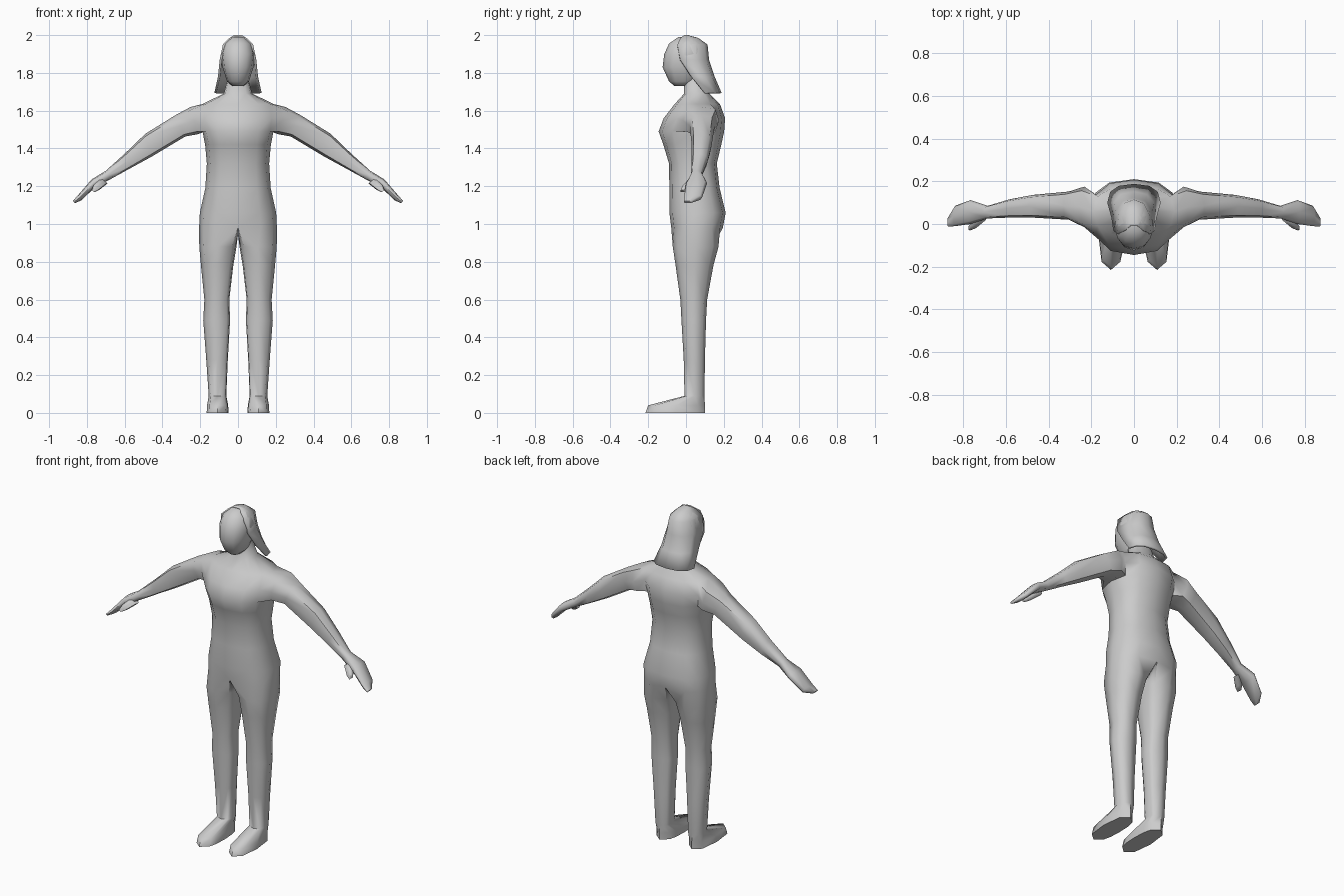
import bpy, bmesh, math
from mathutils import Vector

if "Cube" in bpy.data.objects:
    bpy.data.objects.remove(bpy.data.objects["Cube"])

grey = bpy.data.materials.new("plain_grey")
grey.diffuse_color = (0.6, 0.6, 0.6, 1)
grey.use_nodes = True
grey.node_tree.nodes["Principled BSDF"].inputs["Base Color"].default_value = grey.diffuse_color


def soft(v, p=0.8):
    return math.copysign(abs(v) ** p, v)


def oval(z, x0, x1, f, b, angles, p=0.8):
    """Points of a horizontal rounded section; angle 0 faces front, 90 faces +x."""
    cx, cy, rx, ry = (x0 + x1) / 2, (f + b) / 2, (x1 - x0) / 2, (b - f) / 2
    return [Vector((cx + rx * soft(math.sin(math.radians(a)), p),
                    cy - ry * soft(math.cos(math.radians(a)), p), z)) for a in angles]


def add(bm, pts):
    return [bm.verts.new(p) for p in pts]


def bridge(bm, a, b, closed=True, skip=()):
    n = len(a)
    for i in range(n if closed else n - 1):
        if i not in skip:
            j = (i + 1) % n
            bm.faces.new((a[i], a[j], b[j], b[i]))


def finish(bm, name, mirror=False, angle=60):
    bmesh.ops.recalc_face_normals(bm, faces=bm.faces)
    me = bpy.data.meshes.new(name)
    bm.to_mesh(me)
    bm.free()
    ob = bpy.data.objects.new(name, me)
    bpy.context.collection.objects.link(ob)
    me.materials.append(grey)
    if mirror:
        m = ob.modifiers.new("mirror", 'MIRROR')
        m.use_clip = True
        m.merge_threshold = 0.002
    bpy.ops.object.select_all(action='DESELECT')
    ob.select_set(True)
    bpy.context.view_layer.objects.active = ob
    bpy.ops.object.shade_smooth_by_angle(angle=math.radians(angle))
    return ob


bm = bmesh.new()

# torso half: z, front, back, half width
torso = [(0.98, -0.078, 0.195, 0.206), (1.06, -0.088, 0.21, 0.202), (1.19, -0.088, 0.178, 0.173),
         (1.32, -0.09, 0.163, 0.165), (1.42, -0.12, 0.187, 0.174), (1.49, -0.145, 0.202, 0.188),
         (1.56, -0.118, 0.207, 0.20), (1.635, -0.06, 0.18, 0.19), (1.69, -0.01, 0.125, 0.075),
         (1.78, -0.01, 0.095, 0.052)]
rows = [add(bm, oval(z, -w, w, f, b, range(0, 181, 30))) for z, f, b, w in torso]
for r in rows:
    r[0].co.x = r[6].co.x = 0
for k in range(len(rows) - 1):
    bridge(bm, rows[k], rows[k + 1], False, (2, 3) if k in (5, 6) else ())

# arm and hand, grown from the shoulder opening
a, m, c = rows[5], rows[6], rows[7]
ring = [a[2], m[2], c[2], c[3], c[4], m[4], a[4], a[3]]
square = [(-.8, -.8), (-1, 0), (-.8, .8), (0, 1), (.8, .8), (1, 0), (.8, -.8), (0, -1)]


def arm_ring(tx, tz, bx, bz, f, b):
    mid = Vector(((tx + bx) / 2, (f + b) / 2, (tz + bz) / 2))
    up = Vector(((tx - bx) / 2, 0, (tz - bz) / 2))
    side = Vector((0, (b - f) / 2, 0))
    return add(bm, [mid + side * u + up * v for u, v in square])


for sec in [(.25, 1.62, .215, 1.475, -.015, .175), (.33, 1.577, .28, 1.463, .02, .152),
            (.49, 1.478, .46, 1.355, .03, .136), (.60, 1.372, .57, 1.295, .03, .115),
            (.70, 1.282, .67, 1.24, .026, .085), (.775, 1.236, .755, 1.196, .0, .112),
            (.845, 1.155, .83, 1.125, -.01, .085), (.874, 1.122, .864, 1.11, -.012, .03)]:
    nxt = arm_ring(*sec)
    bridge(bm, ring, nxt)
    ring = nxt
bm.faces.new(ring)

# thumb
thumb = [arm_ring(.73, 1.245, .69, 1.215, .015, .05), arm_ring(.765, 1.205, .735, 1.18, -.022, .015),
         arm_ring(.775, 1.18, .76, 1.168, -.03, -.008)]
bridge(bm, thumb[0], thumb[1])
bridge(bm, thumb[1], thumb[2])
bm.faces.new(thumb[2])
bm.faces.new(thumb[0][::-1])

# leg and foot, sharing the hip edge and a crotch strip: z, inner x, outer x, front, back
crotch = add(bm, [(0, .13, .945), (0, .06, .945), (0, -.02, .945)])
ring = rows[0] + crotch
angles = list(range(-45, 226, 45)) + [247, 270, 293]
for sec in [(.88, .008, .205, -.07, .172), (.78, .025, .196, -.055, .145), (.60, .046, .178, -.03, .112),
            (.49, .042, .184, -.024, .106), (.28, .054, .168, -.012, .1), (.09, .062, .155, -.008, .098),
            (.04, .052, .164, -.2, .1), (0, .05, .166, -.215, .1)]:
    nxt = add(bm, oval(*sec, angles))
    bridge(bm, ring, nxt)
    ring = nxt
bm.faces.new(ring)
finish(bm, "body", mirror=True)

# head
bm = bmesh.new()
ring = None
for z, f, b, w in [(1.73, -.06, .03, .03), (1.755, -.09, .06, .058), (1.83, -.124, .1, .082),
                   (1.9, -.115, .108, .09), (1.955, -.09, .1, .075), (1.99, -.04, .05, .035)]:
    nxt = add(bm, oval(z, -w, w, f, b, range(0, 360, 30), 0.9))
    bridge(bm, ring, nxt) if ring else bm.faces.new(nxt)
    ring = nxt
bm.faces.new(ring)
finish(bm, "head")

# hair shell, open at the face: z, front edge, back, half width
bm = bmesh.new()
ring = None
for z, f, b, w in [(2.0, -.01, .01, .02), (1.985, -.03, .065, .045), (1.95, -.045, .114, .08),
                   (1.87, -.03, .122, .097), (1.78, .03, .152, .106), (1.695, .1, .188, .125)]:
    nxt = add(bm, oval(z, -w, w, 2 * f - b, b, range(90, 271, 30)))
    if ring:
        bridge(bm, ring, nxt, False)
    else:
        bm.faces.new(nxt)
    ring = nxt
hair = finish(bm, "hair", angle=50)
shell = hair.modifiers.new("thickness", 'SOLIDIFY')
shell.thickness = 0.012
shell.offset = -1
